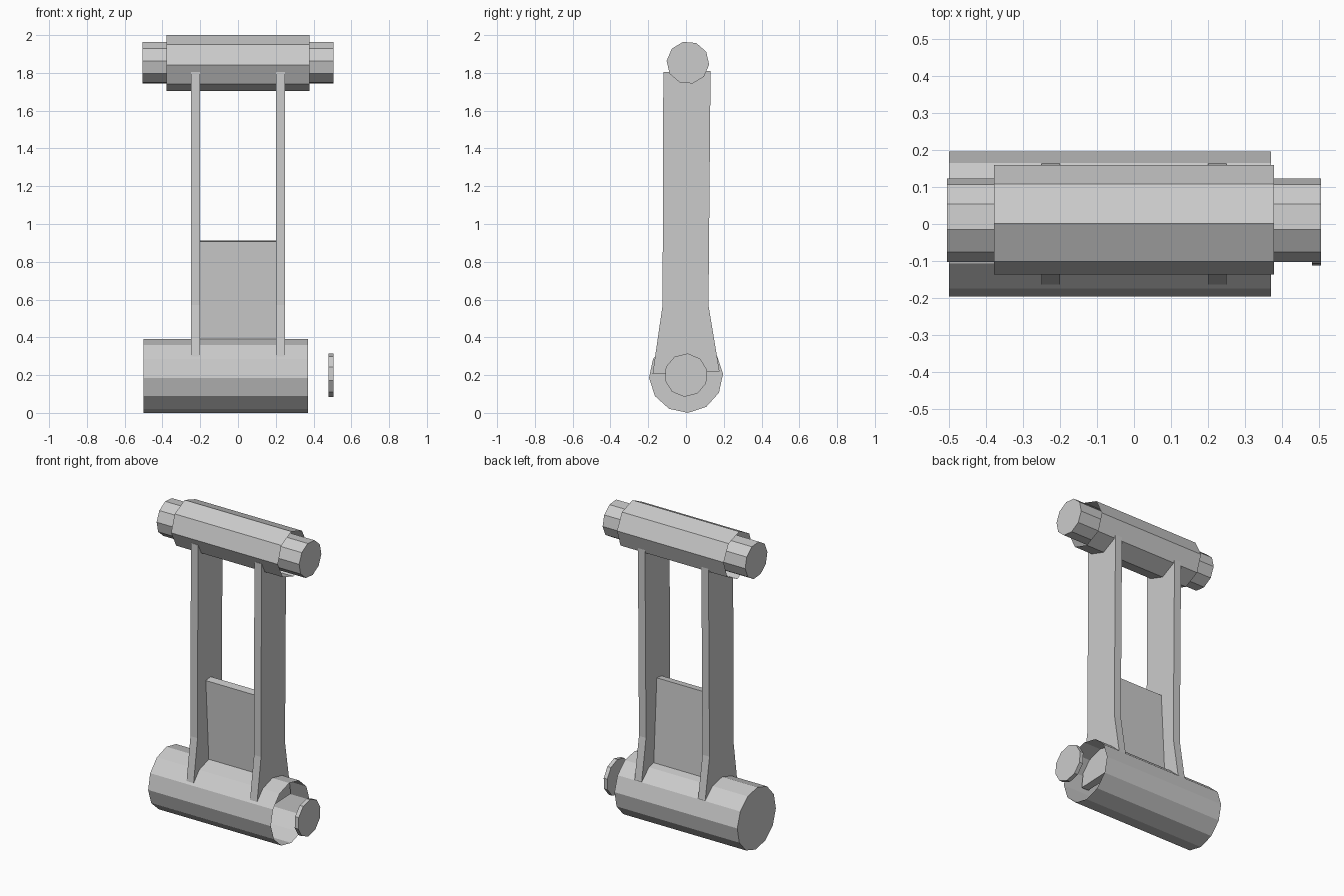
import bpy, bmesh
from math import cos, sin, radians, tau

if "Cube" in bpy.data.objects:
    bpy.data.objects.remove(bpy.data.objects["Cube"])


def extrude_x(name, profile, x0, x1, cap_left=True, cap_right=True):
    """Sweep a (y, z) profile along x, with optional end caps."""
    bm = bmesh.new()
    left = [bm.verts.new((x0, y, z)) for y, z in profile]
    right = [bm.verts.new((x1, y, z)) for y, z in profile]
    n = len(profile)
    for i in range(n):
        j = (i + 1) % n
        bm.faces.new((left[i], left[j], right[j], right[i]))
    if cap_left:
        bm.faces.new(left[::-1])
    if cap_right:
        bm.faces.new(right)
    bmesh.ops.recalc_face_normals(bm, faces=bm.faces)
    mesh = bpy.data.meshes.new(name)
    bm.to_mesh(mesh)
    bm.free()
    obj = bpy.data.objects.new(name, mesh)
    bpy.context.collection.objects.link(obj)
    return obj


def ring(sides, radius, y, z, phase):
    """Regular polygon in the yz plane, first corner at the phase angle."""
    return [(y + radius * cos(radians(phase) + tau * i / sides),
             z + radius * sin(radians(phase) + tau * i / sides))
            for i in range(sides)]


# Lower barrel: closed on the left, open on the right
extrude_x("lower_barrel", ring(12, 0.196, 0, 0.196, 3), -0.5, 0.37, cap_right=False)

# Loose end disc of the lower pin
extrude_x("lower_pin_end", ring(10, 0.115, 0.0, 0.2, 14), 0.48, 0.505)

# Upper sleeve, open at both ends, with the pin running through it
extrude_x("upper_sleeve", ring(8, 0.148, 0.011, 1.853, 4), -0.378, 0.378, False, False)
extrude_x("upper_pin", ring(10, 0.113, 0.01, 1.854, -5), -0.505, 0.505)

# Two side plates, flared toward the barrel
plate = [(-0.12, 1.805), (-0.124, 0.57), (-0.177, 0.205),
         (0.177, 0.22), (0.119, 0.57), (0.13, 1.81)]
for side, x0 in (("left", -0.25), ("right", 0.2)):
    extrude_x("side_plate_" + side, plate, x0, x0 + 0.05)

# Slightly tilted web between the plates
web = [(-0.04, 0.907), (0.01, 0.913), (0.045, 0.3), (-0.005, 0.3)]
extrude_x("web_plate", web, -0.2, 0.2)
